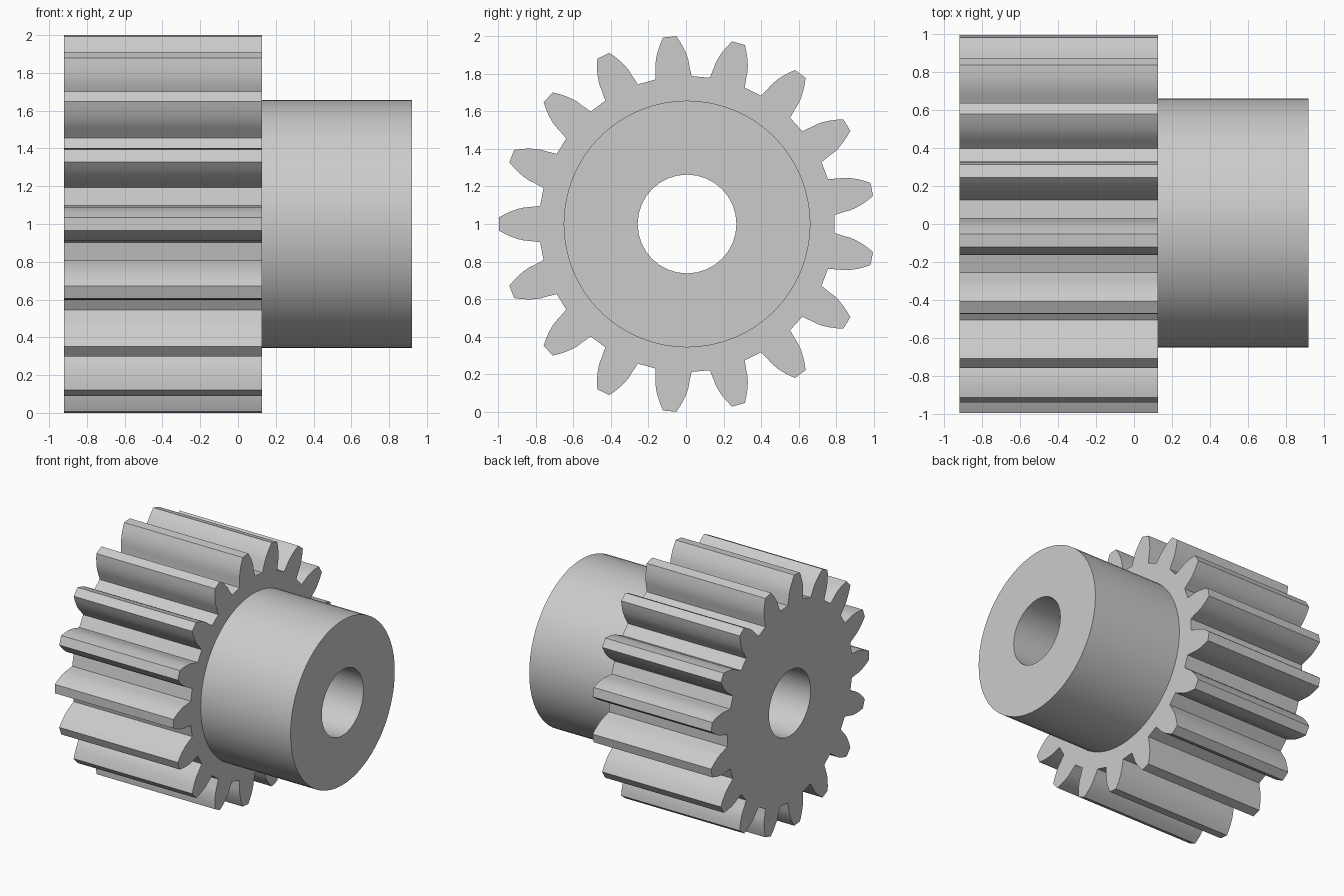
import bpy, bmesh, math

cube = bpy.data.objects.get("Cube")
if cube:
    bpy.data.objects.remove(cube, do_unlink=True)

# Main dimensions
TEETH = 17
TIP, PITCH, ROOT = 1.0015, 0.896, 0.788
PRESSURE = math.radians(20)
BASE = PITCH * math.cos(PRESSURE)
HUB, BORE = 0.657, 0.263
LEFT, SHOULDER, RIGHT = -0.92, 0.127, 0.92
CENTRE_Y, CENTRE_Z = 0.0055, 1.0

steel = bpy.data.materials.new("plain grey steel")
steel.use_nodes = True
GREY = (0.6, 0.6, 0.6, 1)
steel.diffuse_color = GREY
steel.node_tree.nodes["Principled BSDF"].inputs["Base Color"].default_value = GREY


def involute(angle):
    return math.tan(angle) - angle


def tooth_half_angle(r):
    return math.pi / (2 * TEETH) + involute(PRESSURE) - involute(math.acos(min(1, BASE / r)))


def gear_outline():
    """Polar points of the toothed rim, with involute flanks."""
    steps = 5
    flank = [(ROOT, 0.1235)]
    for i in range(steps + 1):
        r = BASE + (TIP - BASE) * i / steps
        flank.append((r, tooth_half_angle(r)))
    points = []
    for t in range(TEETH):
        mid = math.pi + t * math.tau / TEETH
        points += [(r, mid - a) for r, a in flank]
        points += [(r, mid + a) for r, a in reversed(flank)]
    return points


def circle(radius, count):
    return [(radius, math.tau * i / count) for i in range(count)]


bm = bmesh.new()


def loop(points, x):
    """Closed loop of edges in the plane at x."""
    verts = [bm.verts.new((x, CENTRE_Y + r * math.cos(a), CENTRE_Z + r * math.sin(a)))
             for r, a in points]
    for a, b in zip(verts, verts[1:] + verts[:1]):
        bm.edges.new((a, b))
    return verts


def loop_edges(verts):
    return [bm.edges.get(pair) for pair in zip(verts, verts[1:] + verts[:1])]


def wall(a, b):
    n = len(a)
    for i in range(n):
        j = (i + 1) % n
        bm.faces.new((a[i], a[j], b[j], b[i]))


def annulus(outer, inner):
    bmesh.ops.triangle_fill(bm, use_beauty=True, use_dissolve=False,
                            edges=loop_edges(outer) + loop_edges(inner))


# Toothed wheel, hub and through bore as one closed surface
rim = gear_outline()
rim_left, rim_right = loop(rim, LEFT), loop(rim, SHOULDER)
hub_in, hub_out = (loop(circle(HUB, 64), x) for x in (SHOULDER, RIGHT))
bore_left, bore_right = (loop(circle(BORE, 32), x) for x in (LEFT, RIGHT))

annulus(rim_left, bore_left)
annulus(rim_right, hub_in)
annulus(hub_out, bore_right)
wall(rim_left, rim_right)
wall(hub_in, hub_out)
wall(bore_left, bore_right)
bmesh.ops.recalc_face_normals(bm, faces=bm.faces)

mesh = bpy.data.meshes.new("spur_gear_with_hub")
bm.to_mesh(mesh)
bm.free()
mesh.materials.append(steel)
gear = bpy.data.objects.new("spur_gear_with_hub", mesh)
bpy.context.collection.objects.link(gear)

# Smooth round walls and flanks, crisp edges elsewhere
bpy.ops.object.select_all(action="DESELECT")
gear.select_set(True)
bpy.context.view_layer.objects.active = gear
bpy.ops.object.shade_smooth_by_angle(angle=math.radians(22))
